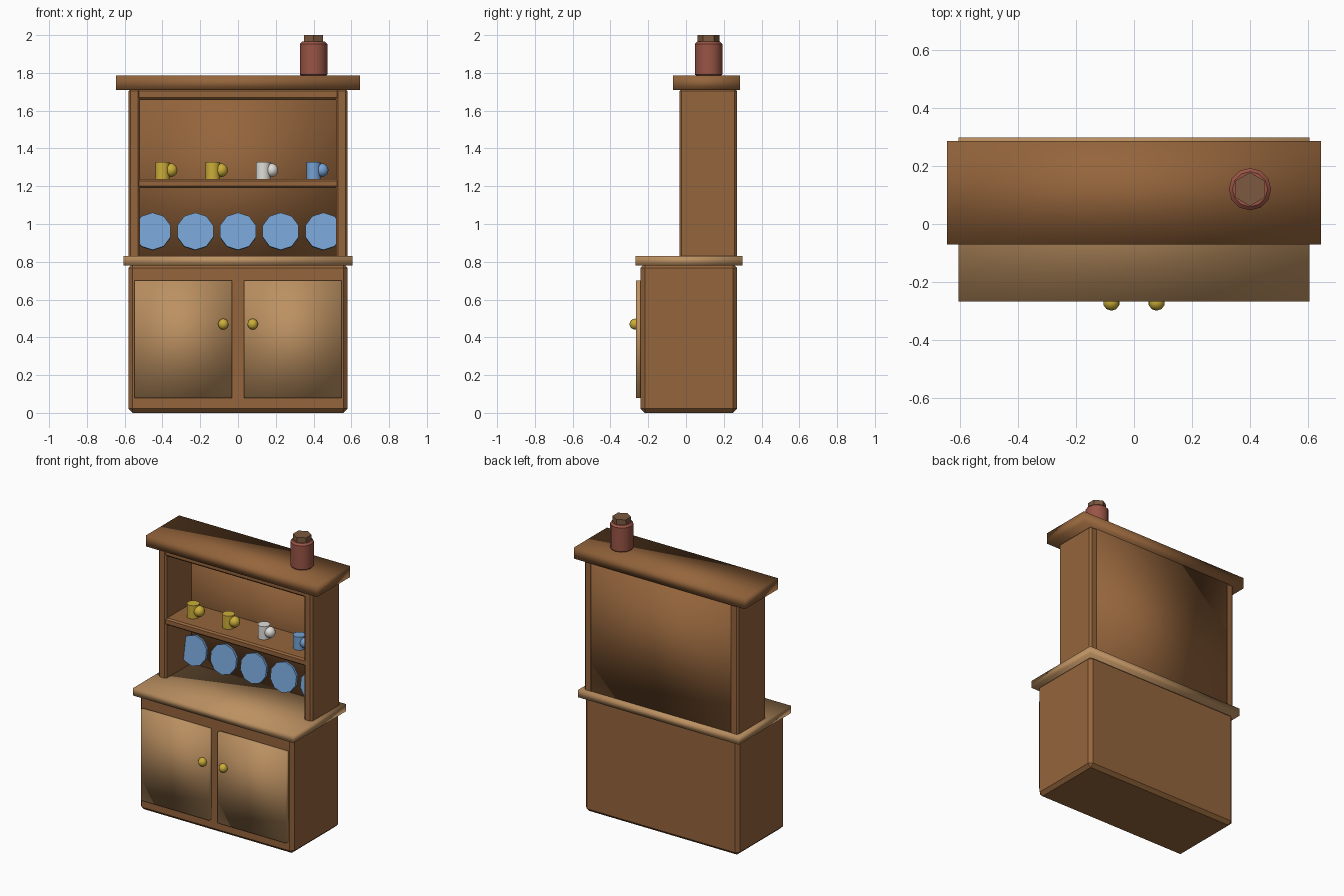
import bpy, math

if "Cube" in bpy.data.objects:
    bpy.data.objects.remove(bpy.data.objects["Cube"])

def mat(name, rgb):
    m = bpy.data.materials.new(name)
    m.diffuse_color = (*rgb, 1)
    m.use_nodes = True
    m.node_tree.nodes["Principled BSDF"].inputs["Base Color"].default_value = m.diffuse_color
    return m

WOOD = mat("wood", (0.30, 0.13, 0.045))
LIGHT = mat("light_wood", (0.50, 0.28, 0.12))
BLUE = mat("blue_glaze", (0.18, 0.36, 0.65))
YELLOW = mat("yellow_glaze", (0.60, 0.42, 0.04))
WHITE = mat("white_glaze", (0.75, 0.73, 0.68))
RED = mat("red_clay", (0.32, 0.09, 0.06))
CORK = mat("lid_wood", (0.20, 0.10, 0.05))

def finish(name, m, bevel=0, smooth=None):
    o = bpy.context.object
    o.name = name
    o.data.materials.append(m)
    if bevel:
        b = o.modifiers.new("bevel", 'BEVEL')
        b.width = bevel
        b.segments = 1
        b.limit_method = 'ANGLE'
        b.angle_limit = math.radians(50)
    if smooth == 'all':
        bpy.ops.object.shade_smooth()
    elif smooth:
        bpy.ops.object.shade_smooth_by_angle(angle=math.radians(smooth))
    return o

def box(name, x, y, z, m, bevel=0, smooth=None):
    # each range is (low, high)
    bpy.ops.mesh.primitive_cube_add(size=1, location=[(a + b) / 2 for a, b in (x, y, z)])
    o = bpy.context.object
    o.scale = [b - a for a, b in (x, y, z)]
    bpy.ops.object.transform_apply(location=False, rotation=False, scale=True)
    return finish(name, m, bevel, smooth)

def cyl(name, r, h, loc, n, m, rot=(0, 0, 0), bevel=0, smooth=None):
    bpy.ops.mesh.primitive_cylinder_add(vertices=n, radius=r, depth=h, location=loc, rotation=rot)
    return finish(name, m, bevel, smooth)

def ball(name, r, loc, m):
    bpy.ops.mesh.primitive_uv_sphere_add(segments=10, ring_count=8, radius=r, location=loc)
    return finish(name, m, 0, 'all')

# lower cabinet and worktop
box("cabinet", (-0.58, 0.58), (-0.24, 0.27), (0, 0.79), WOOD, 0.022)
box("worktop", (-0.605, 0.605), (-0.267, 0.298), (0.78, 0.83), LIGHT, 0, 'all')

# doors, knobs and hutch sides
for s, side in ((-1, "left"), (1, "right")):
    def span(a, b):
        return tuple(sorted((s * a, s * b)))
    box(side + "_door", span(0.032, 0.547), (-0.264, -0.23), (0.08, 0.70), LIGHT, 0, 'all')
    ball(side + "_knob", 0.029, (s * 0.078, -0.27, 0.47), YELLOW)
    box(side + "_hutch_side", span(0.518, 0.58), (-0.035, 0.27), (0.81, 1.715), WOOD, 0.012)

# hutch back, shelf, top rail and crown
box("hutch_back", (-0.54, 0.54), (0.24, 0.268), (0.82, 1.715), WOOD, 0, 'all')
box("shelf", (-0.55, 0.55), (-0.03, 0.25), (1.19, 1.238), WOOD, 0.01)
box("top_board", (-0.55, 0.55), (-0.03, 0.25), (1.657, 1.715), WOOD, 0.012)
box("crown", (-0.645, 0.645), (-0.07, 0.287), (1.71, 1.785), WOOD, 0, 'all')

# row of plates leaning back
for i in range(5):
    cyl(f"plate_{i + 1}", 0.1, 0.02, ((i - 2) * 0.226, 0.175, 0.96), 10, BLUE,
        (math.radians(90 - 10), 0, 0))

# mugs with knob handles
for i, m in enumerate((YELLOW, YELLOW, WHITE, BLUE)):
    x = -0.40 + i * 0.2665
    cyl(f"mug_{i + 1}", 0.04, 0.092, (x, 0.09, 1.282), 10, m, smooth=40)
    ball(f"mug_handle_{i + 1}", 0.036, (x + 0.045, 0.09, 1.285), m)

# jar with six-sided lid
cyl("jar", 0.073, 0.185, (0.4, 0.12, 1.8725), 12, RED, bevel=0.012, smooth=40)
cyl("jar_lid", 0.058, 0.04, (0.4, 0.12, 1.98), 6, CORK)
